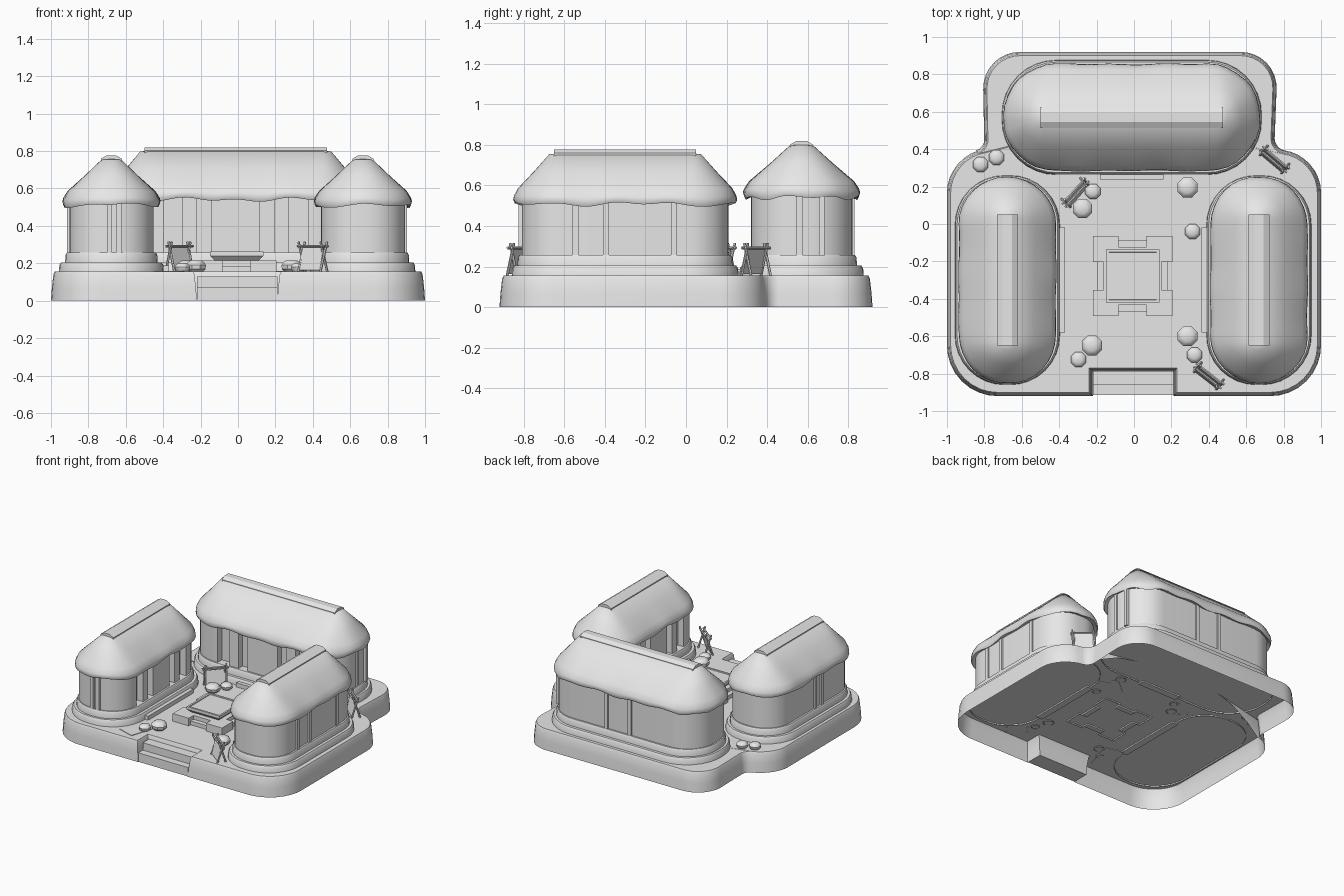
import bpy, bmesh, math
from mathutils import Vector, Matrix

if "Cube" in bpy.data.objects:
    bpy.data.objects.remove(bpy.data.objects["Cube"], do_unlink=True)

clay = bpy.data.materials.new("plain_grey")
clay.use_nodes = True
clay.diffuse_color = (0.8, 0.8, 0.8, 1)
clay.node_tree.nodes["Principled BSDF"].inputs["Base Color"].default_value = clay.diffuse_color
FLOOR = 0.155


def finish(name, bm, matrix=Matrix(), angle=35):
    bmesh.ops.recalc_face_normals(bm, faces=bm.faces)
    mesh = bpy.data.meshes.new(name)
    bm.to_mesh(mesh)
    bm.free()
    mesh.materials.append(clay)
    mesh.shade_smooth()
    mesh.set_sharp_from_angle(angle=math.radians(angle))
    obj = bpy.data.objects.new(name, mesh)
    obj.matrix_world = matrix
    bpy.context.collection.objects.link(obj)
    return obj


def fillet(corners, steps=8):
    """Closed outline from (x, y, radius) corners, counter-clockwise."""
    out = []
    for i, (x, y, r) in enumerate(corners):
        c = Vector((x, y))
        if r == 0:
            out.append(c)
            continue
        a = c + (Vector(corners[i - 1][:2]) - c).normalized() * r
        b = c + (Vector(corners[(i + 1) % len(corners)][:2]) - c).normalized() * r
        for k in range(steps + 1):
            t = k / steps
            wa, wc, wb = (1 - t) ** 2, math.sqrt(2) * t * (1 - t), t * t
            out.append((a * wa + c * wc + b * wb) / (wa + wc + wb))
    return out


def rounded(hx, hy, r):
    return fillet([(-hx, -hy, r), (hx, -hy, r), (hx, hy, r), (-hx, hy, r)])


def inset(outline, d):
    out = []
    for i, p in enumerate(outline):
        e1 = (p - outline[i - 1]).normalized()
        e2 = (outline[(i + 1) % len(outline)] - p).normalized()
        n1, n2 = Vector((-e1.y, e1.x)), Vector((-e2.y, e2.x))
        out.append(p + (n1 + n2) * d / (1 + n1.dot(n2)))
    return out


def loft(name, rings, matrix=Matrix(), cap_top=True, angle=35):
    bm = bmesh.new()
    loops = [[bm.verts.new(p) for p in ring] for ring in rings]
    n = len(loops[0])
    for low, high in zip(loops, loops[1:]):
        for i in range(n):
            j = (i + 1) % n
            bm.faces.new((low[i], low[j], high[j], high[i]))
    if cap_top:
        bm.faces.new(loops[-1])
    return finish(name, bm, matrix, angle)


def slab(name, outline, profile, matrix=Matrix()):
    """Stack an outline through (height, inset) pairs."""
    rings = [[(p.x, p.y, z) for p in inset(outline, d)] for z, d in profile]
    return loft(name, rings, matrix)


def box(name, lo, hi, matrix=Matrix()):
    bm = bmesh.new()
    size = Vector(hi) - Vector(lo)
    mid = (Vector(hi) + Vector(lo)) / 2
    bmesh.ops.create_cube(bm, size=1, matrix=Matrix.Translation(mid) @ Matrix.Diagonal((*size, 1)))
    return finish(name, bm, matrix)


def rod(name, a, b, r, matrix):
    a, b = Vector(a), Vector(b)
    turn = (b - a).to_track_quat("Z", "Y").to_matrix().to_4x4()
    bm = bmesh.new()
    bmesh.ops.create_cone(bm, cap_ends=True, segments=6, radius1=r, radius2=r, depth=(b - a).length,
                          matrix=Matrix.Translation((a + b) / 2) @ turn)
    return finish(name, bm, matrix)


def place(x, y, degrees, z=0):
    return Matrix.Translation((x, y, z)) @ Matrix.Rotation(math.radians(degrees), 4, "Z")


# Hollow terrace with a notch for the entrance stairs
terrace = fillet([(-1, -.92, .27), (-.22, -.92, 0), (-.22, -.79, 0), (.21, -.79, 0), (.21, -.92, 0),
                  (1, -.92, .27), (1, .37, .2), (.75, .4, .06), (.77, .92, .2),
                  (-.81, .92, .2), (-.8, .4, .05), (-1, .37, .2)])
slab("terrace", terrace, [(0, 0), (.07, .005), (.14, .013), (FLOOR, .02)])
box("lower_stair", (-.22, -.915, 0), (.21, -.785, .07))
box("upper_stair", (-.22, -.86, 0), (.21, -.785, .128))


def roof(name, hx, hy, ridge, eave, top, matrix):
    """Thatch lofted from a wavy eave up to the ridge line."""
    base = []
    outline = rounded(hx, hy, hy * .96)
    for i, p in enumerate(outline):
        q = outline[(i + 1) % len(outline)]
        cuts = max(1, round((q - p).length / .035))
        base += [p.lerp(q, k / cuts) for k in range(cuts)]
    rings = []
    for t, h, wave in [(.8, .08, 0), (.97, .0, 1), (1, .06, .9), (.985, .15, .5), (.9, .31, .2),
                       (.55, .65, 0), (.2, 1, 0), (.03, 1.01, 0)]:
        ring = []
        for i, p in enumerate(base):
            spine = Vector((max(-ridge, min(ridge, p.x)), 0))
            ripple = .007 * math.sin(i * .8) + .006 * math.sin(i * .37 + 1)
            q = spine.lerp(p, t * (1 + wave * ripple))
            ring.append((q.x, q.y, eave + h * (top - eave) + wave * ripple))
        rings.append(ring)
    loft(name, rings, matrix, angle=50)


def house(name, matrix, hx, hy, eave, top, ridge, posts, end_posts):
    slab(name + "_lower_plinth", rounded(hx + .05, hy + .057, hy + .04),
         [(FLOOR - .01, 0), (.19, .003), (.205, .012)], matrix)
    slab(name + "_upper_plinth", rounded(hx + .022, hy + .024, hy + .01),
         [(.2, 0), (.245, .003), (.257, .01)], matrix)
    # Walls with recessed bays toward the court
    r = hy * .88
    corners = [(-hx, -hy, r)]
    for a, b in [(-.6, -.44), (-.32, -.2), (.2, .32), (.44, .6)]:
        for f, d in [(a, 0), (a, .05), (b, .05), (b, 0)]:
            corners.append((f * hx, d - hy, 0))
    corners += [(hx, -hy, r), (hx, hy, r), (-hx, hy, r)]
    slab(name + "_walls", fillet(corners), [(.25, 0), (eave + .05, 0)], matrix)
    for x in posts:
        box(name + "_wall_post", (x - .014, hy - .02, .255), (x + .014, hy + .012, eave + .03), matrix)
    for side, y in end_posts:
        box(name + "_end_post", (side * hx - .015, y - .014, .255),
            (side * hx + .012, y + .014, eave + .03), matrix)
    roof(name + "_thatch", hx + .04, hy + .036, ridge - .02, eave, top - .022, matrix)
    # Ridge cap with sloped shoulders
    bm = bmesh.new()
    ends = [[bm.verts.new((x, y, top + z)) for y, z in
             [(-.056, -.04), (-.056, -.018), (-.025, 0), (.025, 0), (.056, -.018), (.056, -.04)]]
            for x in (-ridge, ridge)]
    for i in range(6):
        j = (i + 1) % 6
        bm.faces.new((ends[0][i], ends[0][j], ends[1][j], ends[1][i]))
    for end in ends:
        bm.faces.new(end)
    finish(name + "_ridge_cap", bm, matrix, 15)
    # Doorstep on the court side
    step = .28 if hx < .6 else .17
    box(name + "_doorstep", (-step, -hy - .083, FLOOR - .01), (step, -hy - .03, .187), matrix)


house("back_house", place(-.012, .57, 0), .645, .25, .54, .82, .487, (.12, -.08), [(1, -.01), (1, .1)])
house("right_house", place(-.677, -.3, 90), .51, .224, .508, .777, .35, (0, -.08), [(-1, .01), (-1, -.04)])
house("left_house", place(.668, -.3, -90), .51, .224, .508, .777, .35, (.245, .095, -.24), [])

# Altar with notched base and flared table
altar = place(-.007, -.278, 0)
cross = []
for k in range(4):
    turn = Matrix.Rotation(k * math.pi / 2, 2)
    cross += [turn @ Vector(p) for p in [(-.213, -.213), (-.075, -.213), (-.075, -.155), (.075, -.155), (.075, -.213)]]
slab("altar_base", cross, [(FLOOR - .01, 0), (.215, 0)], altar)
for k in range(4):
    box("altar_step", (-.075, -.19, FLOOR - .01), (.075, -.15, .185),
        altar @ Matrix.Rotation(k * math.pi / 2, 4, "Z"))
square = [Vector(p) for p in [(-.142, -.142), (.142, -.142), (.142, .142), (-.142, .142)]]
slab("altar_table", square, [(.21, .03), (.24, 0), (.262, 0), (.262, .014), (.256, .016)], altar)

# Flat mats
for x, y, deg, w, l in [(-.345, -.715, -18, .14, .26), (.28, .07, 40, .15, .15)]:
    box("floor_mat", (-w / 2, -l / 2, FLOOR - .004), (w / 2, l / 2, FLOOR + .004), place(x, y, deg))

# Squat eight-sided pots
for x, y, r in [(-.225, -.65, .058), (-.297, -.725, .044), (-.275, .083, .056), (-.22, .174, .044),
                (.286, .195, .058), (.313, -.04, .044), (.286, -.6, .058), (.324, -.7, .044),
                (-.82, .318, .044), (-.735, .355, .044)]:
    ring = [Vector((math.cos(a), math.sin(a))) * r for a in [math.pi * (k + .5) / 4 for k in range(8)]]
    slab("pot", ring, [(FLOOR - .005, r * .35), (FLOOR + r * .25, r * .04), (FLOOR + r * .6, 0),
                       (FLOOR + r * .9, r * .2), (FLOOR + r * 1.05, r * .45)], place(x, y, 0))

# Drying racks: crossed legs, top bars and a hanging hide
for x, y, deg in [(-.313, .168, 48), (.752, .345, -40), (.4, -.812, -38)]:
    spot = place(x, y, deg, FLOOR)
    for end in (-.075, .075):
        for s in (-1, 1):
            rod("rack_leg", (end, -.032 * s, -.005), (end + .008 * s, .018 * s, .16), .007, spot)
    for s in (-1, 1):
        rod("rack_bar", (-.095, .012 * s, .137), (.095, .012 * s, .137), .007, spot)
    lean = spot @ Matrix.Translation((0, -.026, .008)) @ Matrix.Rotation(-.25, 4, "X")
    box("rack_hide", (-.07, -.003, 0), (.07, .003, .13), lean)
